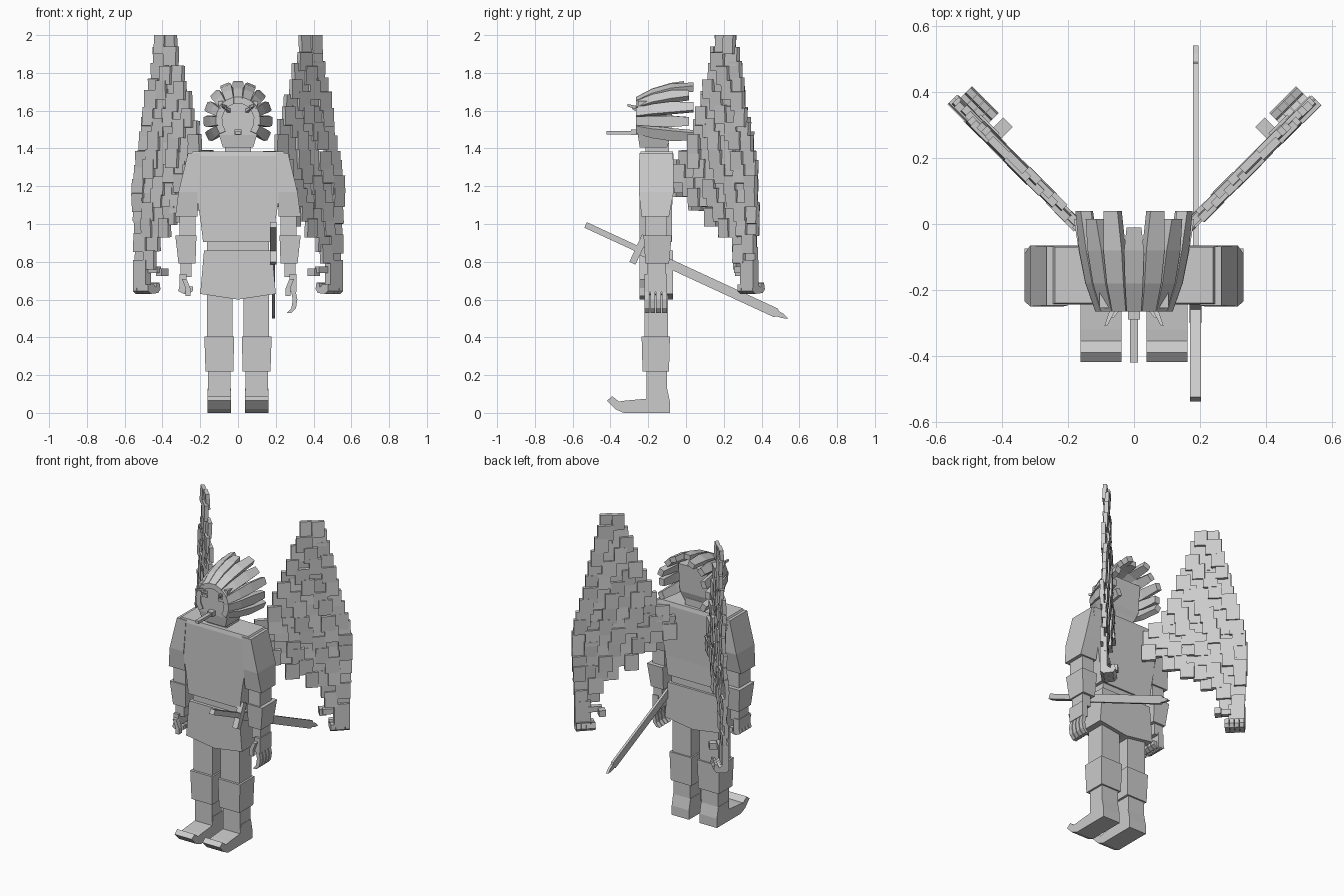
import bpy, bmesh, math, random
from mathutils import Matrix, Vector

random.seed(4)
if "Cube" in bpy.data.objects:
    bpy.data.objects.remove(bpy.data.objects["Cube"])

grey = bpy.data.materials.new("plain grey")
grey.use_nodes = True
grey.diffuse_color = (0.6, 0.6, 0.6, 1)
grey.node_tree.nodes["Principled BSDF"].inputs["Base Color"].default_value = (0.6, 0.6, 0.6, 1)

FLIP = Matrix.Scale(-1, 4, (1, 0, 0))


def finish(name, bm, flip=False):
    if flip:
        bm.transform(FLIP)
    bmesh.ops.recalc_face_normals(bm, faces=bm.faces)
    mesh = bpy.data.meshes.new(name)
    bm.to_mesh(mesh)
    bm.free()
    mesh.materials.append(grey)
    obj = bpy.data.objects.new(name, mesh)
    bpy.context.scene.collection.objects.link(obj)
    return obj


def loft(bm, rings):
    """Skin a row of equal rings and cap both ends."""
    loops = [[bm.verts.new(p) for p in ring] for ring in rings]
    n = len(loops[0])
    for a, b in zip(loops, loops[1:]):
        for i in range(n):
            bm.faces.new((a[i], a[(i + 1) % n], b[(i + 1) % n], b[i]))
    bm.faces.new(loops[0])
    bm.faces.new(loops[-1])


def stack(bm, *levels):
    """Blocky column from levels of (z, x0, x1, y0, y1)."""
    loft(bm, [[(x0, y0, z), (x1, y0, z), (x1, y1, z), (x0, y1, z)]
              for z, x0, x1, y0, y1 in levels])


def block(bm, x0, x1, y0, y1, z0, z1):
    stack(bm, (z0, x0, x1, y0, y1), (z1, x0, x1, y0, y1))


def side_profile(bm, points, x0, x1):
    """Extrude a (y, z) outline across x."""
    loft(bm, [[(x, y, z) for y, z in points] for x in (x0, x1)])


def ribbon(bm, path, y0, y1, thick):
    """Bent bar following an (x, z) path."""
    loft(bm, [[(x - thick / 2, y0, z), (x + thick / 2, y0, z),
               (x + thick / 2, y1, z), (x - thick / 2, y1, z)] for x, z in path])


# Torso, waist and skirt
bm = bmesh.new()
stack(bm, (0.905, -0.185, 0.185, -0.245, -0.075), (1.03, -0.2, 0.2, -0.245, -0.075),
      (1.36, -0.255, 0.255, -0.245, -0.065), (1.385, -0.24, 0.24, -0.24, -0.07))
finish("torso", bm)
bm = bmesh.new()
block(bm, -0.165, 0.165, -0.225, -0.085, 0.84, 0.92)
finish("waist", bm)
bm = bmesh.new()
outline = [(-0.18, 0.86), (0.18, 0.86), (0.2, 0.63), (0, 0.6), (-0.2, 0.63)]
loft(bm, [[(x, y, z) for x, z in outline] for y in (-0.245, -0.07)])
finish("skirt", bm)

# Neck and head
bm = bmesh.new()
block(bm, -0.07, 0.07, -0.215, -0.09, 1.37, 1.43)
finish("neck", bm)
bm = bmesh.new()
stack(bm, (1.405, -0.08, 0.08, -0.245, -0.1), (1.47, -0.1, 0.1, -0.255, -0.08),
      (1.65, -0.105, 0.105, -0.255, -0.07))
finish("head", bm)
bm = bmesh.new()
block(bm, -0.012, 0.012, -0.42, -0.24, 1.475, 1.492)
block(bm, -0.018, 0.018, -0.29, -0.24, 1.47, 1.5)
finish("long_nose", bm)

# Swept-back hair locks fanned around the head
bm = bmesh.new()
LOCKS = 11
for i in range(LOCKS):
    a = math.radians(-25 + 230 * i / (LOCKS - 1))
    out = Vector((math.cos(a), 0, math.sin(a)))
    across = Vector((-math.sin(a), 0, math.cos(a)))
    tip = 0.04 if i % 2 == 0 else 0.015
    if i == LOCKS // 2:
        tip = -0.01
    rings = []
    for rx, rz, y, w in ((0.1, 0.105, -0.265, 0.045), (0.13, 0.15, -0.18, 0.055),
                         (0.15, 0.18, -0.08, 0.06), (0.165, 0.19, tip, 0.045)):
        c = Vector((rx * math.cos(a), y, 1.55 + rz * math.sin(a)))
        u, v = across * w / 2, out * 0.017
        rings.append([c - u - v, c + u - v, c + u + v, c - u + v])
    loft(bm, rings)
finish("hair_locks", bm)

# Parts in left and right pairs
for side, flip in (("left", False), ("right", True)):
    # Spiky brows and eyes
    bm = bmesh.new()
    for inner, outer, z, reach in ((0.035, 0.07, 1.6, 0.285), (0.05, 0.09, 1.615, 0.31)):
        loft(bm, [[(inner, -0.25, z - 0.012), (inner + 0.02, -0.25, z - 0.012),
                   (inner + 0.02, -0.25, z + 0.008), (inner, -0.25, z + 0.008)],
                  [(outer - 0.008, -reach, z + 0.008), (outer, -reach, z + 0.008),
                   (outer, -reach, z + 0.02), (outer - 0.008, -reach, z + 0.02)]])
    finish(side + "_brow", bm, flip)
    bm = bmesh.new()
    block(bm, 0.04, 0.075, -0.262, -0.25, 1.57, 1.588)
    finish(side + "_eye", bm, flip)

    # Sleeve and arm
    bm = bmesh.new()
    stack(bm, (1.04, 0.215, 0.332, -0.235, -0.09), (1.17, 0.215, 0.315, -0.25, -0.065),
          (1.375, 0.2, 0.265, -0.247, -0.068))
    finish(side + "_sleeve", bm, flip)
    bm = bmesh.new()
    block(bm, 0.225, 0.31, -0.215, -0.1, 0.92, 1.06)
    finish(side + "_elbow", bm, flip)
    bm = bmesh.new()
    stack(bm, (0.79, 0.225, 0.315, -0.215, -0.09), (0.94, 0.22, 0.332, -0.225, -0.075))
    finish(side + "_forearm", bm, flip)
    bm = bmesh.new()
    block(bm, 0.245, 0.305, -0.205, -0.105, 0.72, 0.8)
    finish(side + "_wrist", bm, flip)

    # Open left hand, curled right hand
    bm = bmesh.new()
    if flip:
        path = [(0.295, 0.68), (0.305, 0.645), (0.275, 0.63), (0.25, 0.645), (0.25, 0.67)]
    else:
        path = [(0.29, 0.66), (0.302, 0.6), (0.295, 0.555), (0.272, 0.53)]
    block(bm, 0.272, 0.31, -0.22, -0.1, 0.64, 0.735)
    for k in range(4):
        y = -0.22 + 0.031 * k
        ribbon(bm, path, y, y + 0.026, 0.024)
    ribbon(bm, [(0.285, 0.71), (0.265, 0.66), (0.265, 0.62)], -0.245, -0.215, 0.025)
    finish(side + "_hand", bm, flip)

    # Leg and curled-toe shoe
    bm = bmesh.new()
    block(bm, 0.03, 0.165, -0.22, -0.095, 0.4, 0.66)
    finish(side + "_thigh", bm, flip)
    bm = bmesh.new()
    stack(bm, (0.22, 0.025, 0.172, -0.23, -0.09), (0.405, 0.02, 0.178, -0.235, -0.085))
    finish(side + "_knee_guard", bm, flip)
    bm = bmesh.new()
    block(bm, 0.04, 0.16, -0.21, -0.1, 0.06, 0.23)
    finish(side + "_shin", bm, flip)
    bm = bmesh.new()
    side_profile(bm, [(-0.085, 0), (-0.33, 0), (-0.375, 0.02), (-0.418, 0.065), (-0.39, 0.088),
                      (-0.355, 0.06), (-0.32, 0.065), (-0.21, 0.075), (-0.2, 0.13),
                      (-0.1, 0.13), (-0.085, 0.06)], 0.038, 0.162)
    finish(side + "_shoe", bm, flip)

    # Wing: upright diagonal sheet of staggered feather plates
    frame = Matrix.Translation((0.175, 0, 0)) @ Matrix.Rotation(math.radians(45), 4, "Z")
    shape = [(2.0, 0.17, 0.25), (1.9, 0.15, 0.265), (1.7, 0.095, 0.3), (1.5, 0.045, 0.33),
             (1.4, 0.015, 0.35), (1.33, -0.05, 0.365), (1.2, -0.06, 0.375), (1.12, 0.03, 0.375),
             (1.05, 0.1, 0.375), (0.98, 0.18, 0.372), (0.9, 0.25, 0.367), (0.75, 0.275, 0.365)]
    bm = bmesh.new()
    for row in range(16):
        z = 1.95 - 0.075 * row
        for (za, a0, a1), (zb, b0, b1) in zip(shape, shape[1:]):
            if zb <= z <= za:
                f = (za - z) / (za - zb)
                lo, hi = 1.414 * (a0 + (b0 - a0) * f), 1.414 * (a1 + (b1 - a1) * f)
        count = max(1, round((hi - lo) / 0.075))
        step = (hi - lo) / count
        for k in range(count):
            shift = 0 if row == 0 else random.uniform(-0.018, 0.018)
            depth = 0.006 * (-1) ** (row + k) + random.uniform(-0.003, 0.003)
            place = (Matrix.Translation((lo + step * (k + 0.5), depth, z + shift))
                     @ Matrix.Rotation(math.radians(random.uniform(-4, 4)), 4, "X")
                     @ Matrix.Diagonal((step + 0.006, 0.024, 0.1, 1)))
            bmesh.ops.create_cube(bm, size=1, matrix=frame @ place)
    finish(side + "_wing_feathers", bm, flip)

    # Clawed hand at the wing tip
    bm = bmesh.new()
    block(bm, 0.425, 0.52, -0.02, 0.022, 0.66, 0.81)
    for k in range(4):
        s = 0.405 + 0.029 * k
        side_profile(bm, [(-0.02, 0.68), (-0.02, 0.645), (0.0, 0.63), (0.055, 0.635), (0.072, 0.655),
                          (0.065, 0.69), (0.045, 0.685), (0.04, 0.665), (0.02, 0.68)], s, s + 0.027)
    block(bm, 0.36, 0.44, 0.0, 0.03, 0.74, 0.775)
    block(bm, 0.345, 0.385, 0.02, 0.072, 0.725, 0.765)
    bm.transform(frame)
    finish(side + "_wing_claw", bm, flip)

# Sword hung at the left hip, drawn along y then tilted tip down
tilt = Matrix.Translation((0.187, -0.25, 0.865)) @ Matrix.Rotation(math.radians(-24.8), 4, "X")
bm = bmesh.new()
side_profile(bm, [(0, -0.025), (0.8, -0.025), (0.81, -0.015), (0.84, -0.012), (0.872, 0),
                  (0.84, 0.012), (0.81, 0.015), (0.8, 0.025), (0, 0.025)], -0.008, 0.008)
bm.transform(tilt)
finish("sword_blade", bm)
bm = bmesh.new()
block(bm, -0.017, 0.017, -0.31, 0, -0.016, 0.016)
bm.transform(tilt)
finish("sword_grip", bm)
bm = bmesh.new()
block(bm, -0.018, 0.018, -0.018, 0.018, -0.08, 0.08)
bm.transform(tilt)
finish("sword_guard", bm)
